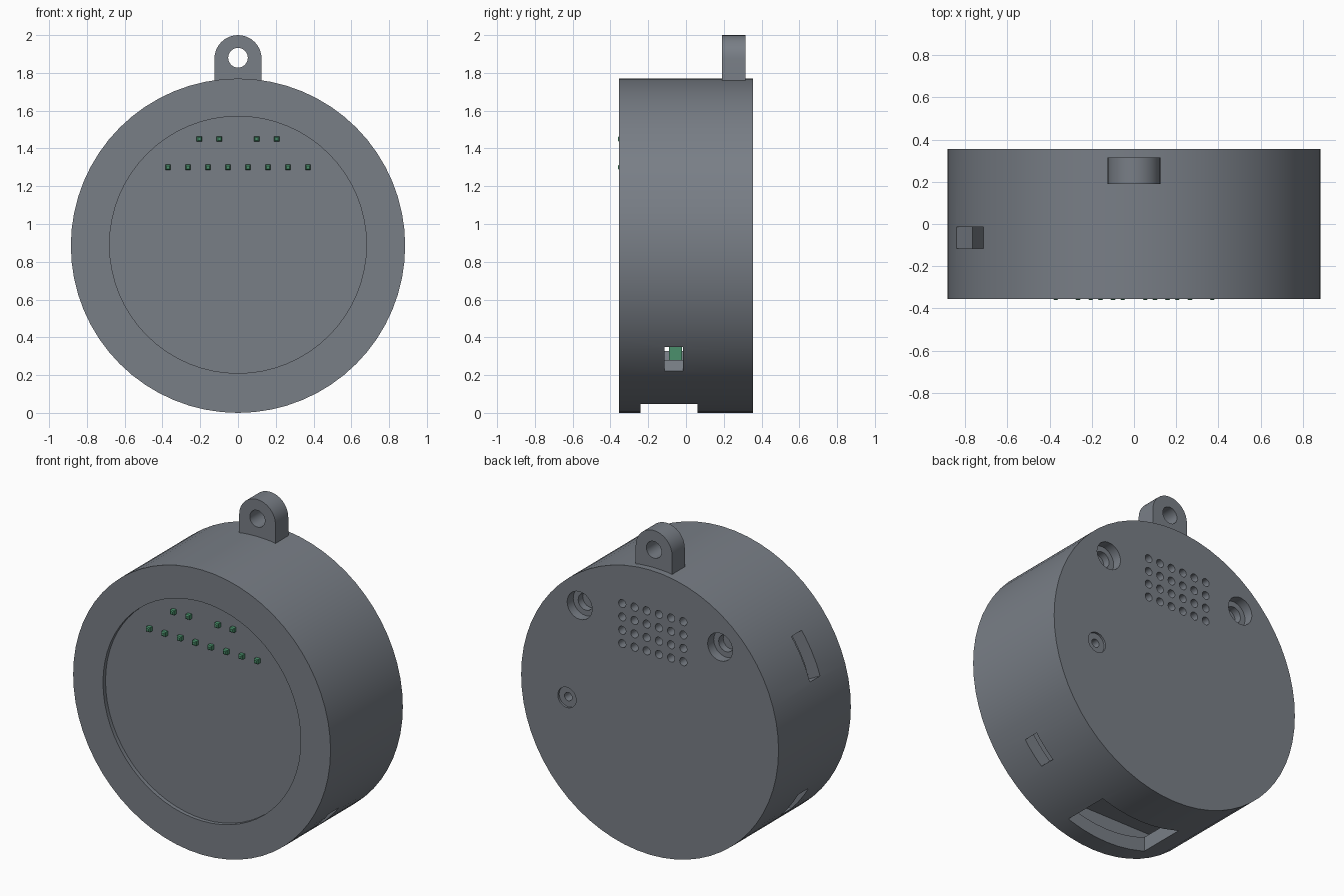
import bpy, bmesh, math
from mathutils import Matrix, Vector

old = bpy.data.objects.get("Cube")
if old:
    bpy.data.objects.remove(old, do_unlink=True)

R, HALF, MID = 0.885, 0.355, 0.885      # case radius, half depth, centre height


def material(name, rgb):
    m = bpy.data.materials.new(name)
    m.use_nodes = True
    m.diffuse_color = (*rgb, 1)
    m.node_tree.nodes["Principled BSDF"].inputs["Base Color"].default_value = (*rgb, 1)
    return m


GREY = material("slate grey", (0.19, 0.21, 0.24))
GREEN = material("circuit green", (0.07, 0.28, 0.15))


def disc(bm, x, z, r, y0, y1, n=24):
    """Cylinder along y."""
    m = Matrix.Translation((x, (y0 + y1) / 2, z)) @ Matrix.Rotation(math.pi / 2, 4, 'X')
    bmesh.ops.create_cone(bm, cap_ends=True, segments=n, radius1=r, radius2=r,
                          depth=y1 - y0, matrix=m)


def box(bm, lo, hi, turn=Matrix()):
    lo, hi = Vector(lo), Vector(hi)
    m = turn @ Matrix.Translation((lo + hi) / 2) @ Matrix.Diagonal((*(hi - lo), 1))
    return bmesh.ops.create_cube(bm, size=1, matrix=m)["verts"]


def finish(name, bm, mat, smooth=False):
    bmesh.ops.recalc_face_normals(bm, faces=bm.faces)
    me = bpy.data.meshes.new(name)
    bm.to_mesh(me)
    bm.free()
    me.materials.append(mat)
    ob = bpy.data.objects.new(name, me)
    bpy.context.collection.objects.link(ob)
    if smooth:
        shade(ob)
    return ob


def select(ob):
    bpy.ops.object.select_all(action='DESELECT')
    ob.select_set(True)
    bpy.context.view_layer.objects.active = ob


def shade(ob):
    select(ob)
    bpy.ops.object.shade_smooth_by_angle(angle=math.radians(30))


def cut(ob, bm):
    """Subtract the cutter mesh, then discard it."""
    tool = finish("cutter", bm, GREY)
    tool.hide_render = True
    mod = ob.modifiers.new("cut", 'BOOLEAN')
    mod.operation, mod.solver, mod.object = 'DIFFERENCE', 'EXACT', tool
    select(ob)
    bpy.ops.object.modifier_apply(modifier=mod.name)
    bpy.data.objects.remove(tool, do_unlink=True)


# Round hollow case
bm = bmesh.new()
disc(bm, 0, MID, R, -HALF, HALF, 64)
case = finish("case", bm, GREY)
bm = bmesh.new()
disc(bm, 0, MID, 0.8, -0.26, 0.25, 64)
cut(case, bm)

# Front recess, wall slots, bottom opening and the wide part of the back holes
bm = bmesh.new()
disc(bm, 0, MID + 0.005, 0.68, -0.5, -0.33, 64)
for angle, length in ((153, 0.28), (217, 0.2), (317, 0.175)):
    turn = Matrix.Translation((0, 0, MID)) @ Matrix.Rotation(-math.radians(angle), 4, 'Y')
    box(bm, (0.74, -0.115, -length / 2), (1, -0.015, length / 2), turn)
box(bm, (-0.28, -0.24, -0.1), (0.28, 0.06, 0.15))
for s in (-1, 1):
    disc(bm, s * 0.483, 1.42, 0.086, 0.295, 0.5)
disc(bm, 0.57, 0.825, 0.063, 0.342, 0.5)
cut(case, bm)

# Speaker grille and the narrow part of the back holes
bm = bmesh.new()
for i in range(6):
    for j in range(4):
        disc(bm, 0.19 - i * 0.084, 1.51 - j * 0.083, 0.025, 0.2, 0.5, 16)
for s in (-1, 1):
    disc(bm, s * 0.483, 1.42, 0.052, 0.2, 0.5)
disc(bm, 0.57, 0.825, 0.026, 0.2, 0.5, 16)
cut(case, bm)
shade(case)

# Hanging lug: a straight base with a round top and a hole
bm = bmesh.new()
arc = [math.pi * k / 16 for k in range(17)]
outline = [(0.125, 1.74)] + [(0.125 * math.cos(a), 1.875 + 0.125 * math.sin(a)) for a in arc]
outline.append((-0.125, 1.74))
face = bm.faces.new([bm.verts.new((x, 0.19, z)) for x, z in outline])
ext = bmesh.ops.extrude_face_region(bm, geom=[face])
bmesh.ops.translate(bm, vec=(0, 0.125, 0),
                    verts=[v for v in ext["geom"] if isinstance(v, bmesh.types.BMVert)])
lug = finish("hanging_lug", bm, GREY)
bm = bmesh.new()
disc(bm, 0, 1.88, 0.052, 0, 0.5, 32)
cut(lug, bm)
shade(lug)

# Rows of indicator lights in the front recess
bm = bmesh.new()
lights = [(-0.371 + 0.106 * i, 1.3) for i in range(8)]
lights += [(x, 1.45) for x in (-0.205, -0.099, 0.099, 0.205)]
for x, z in lights:
    box(bm, (x - 0.014, -0.36, z - 0.014), (x + 0.014, -0.32, z + 0.014))
tips = [e for e in bm.edges if all(v.co.y < -0.35 for v in e.verts)]
bmesh.ops.bevel(bm, geom=tips, offset=0.006, segments=1, affect='EDGES')
finish("indicator_lights", bm, GREEN)

# Inner parts glimpsed through the openings
bm = bmesh.new()
box(bm, (-0.45, -0.09, 0.27), (0.45, -0.02, 1.25))
finish("circuit_board", bm, GREEN)
bm = bmesh.new()
box(bm, (-0.37, -0.26, 0.18), (0.37, 0.2, 0.25))
finish("inner_tray", bm, GREY)
bm = bmesh.new()
for s in (-1, 1):
    disc(bm, s * 0.483, 1.42, 0.08, -0.26, 0.25)
finish("screw_posts", bm, GREY, True)
